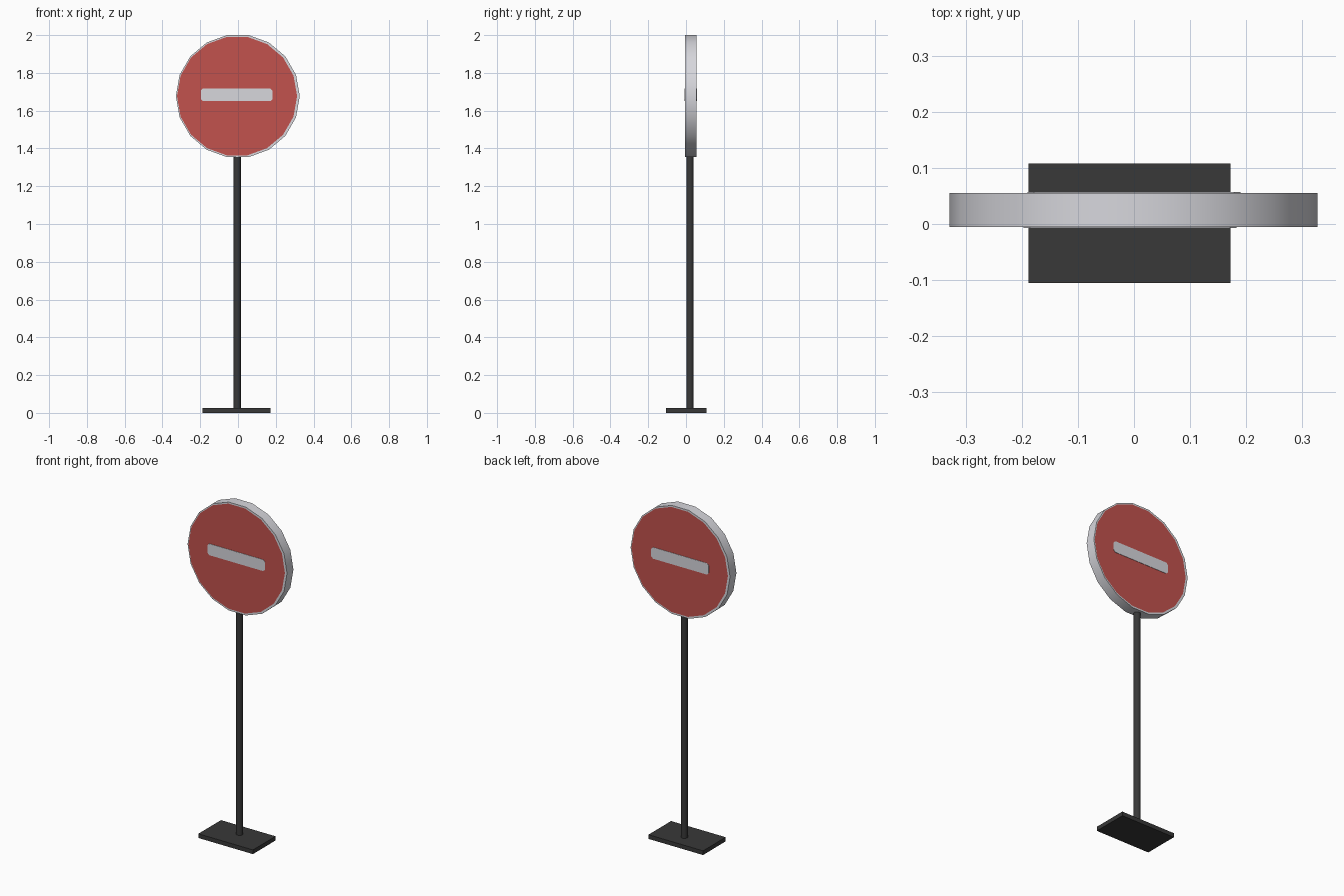
import bpy, bmesh, math
from mathutils import Matrix, Vector

if "Cube" in bpy.data.objects:
    bpy.data.objects.remove(bpy.data.objects["Cube"])


def material(name, rgb):
    m = bpy.data.materials.new(name)
    m.diffuse_color = (*rgb, 1)
    m.use_nodes = True
    m.node_tree.nodes["Principled BSDF"].inputs["Base Color"].default_value = m.diffuse_color
    return m


RED = material("sign red", (0.54, 0.085, 0.075))
GREY = material("light grey", (0.68, 0.68, 0.72))
DARK = material("dark metal", (0.04, 0.04, 0.04))


def add_object(name, bm, *mats):
    bmesh.ops.recalc_face_normals(bm, faces=bm.faces)
    mesh = bpy.data.meshes.new(name)
    bm.to_mesh(mesh)
    bm.free()
    for m in mats:
        mesh.materials.append(m)
    ob = bpy.data.objects.new(name, mesh)
    bpy.context.collection.objects.link(ob)
    return ob


def smooth(ob):
    bpy.ops.object.select_all(action='DESELECT')
    ob.select_set(True)
    bpy.context.view_layer.objects.active = ob
    bpy.ops.object.shade_smooth_by_angle(angle=math.radians(35))


# Base plate
bm = bmesh.new()
bmesh.ops.create_cube(bm, size=1, matrix=Matrix.Translation((-0.008, 0.0015, 0.0125))
                      @ Matrix.Diagonal((0.36, 0.213, 0.025, 1)))
add_object("base_plate", bm, DARK)

# Pole, running up into the disc
bm = bmesh.new()
bmesh.ops.create_cone(bm, cap_ends=True, segments=18, radius1=0.019, radius2=0.019,
                      depth=1.38, matrix=Matrix.Translation((-0.004, 0.021, 0.692)))
smooth(add_object("pole", bm, DARK))

# Sign disc: both caps inset, the inner faces red and shifted slightly sideways
CENTRE = Vector((-0.001, 0.025, 1.677))
bm = bmesh.new()
bmesh.ops.create_cone(bm, cap_ends=True, segments=18, radius1=0.328, radius2=0.328, depth=0.06,
                      matrix=Matrix.Translation(CENTRE) @ Matrix.Rotation(math.pi / 2, 4, 'X')
                      @ Matrix.Rotation(math.pi / 2, 4, 'Z'))
caps = [f for f in bm.faces if len(f.verts) == 18]
bmesh.ops.inset_individual(bm, faces=caps, thickness=0.010)
for f in caps:
    f.material_index = 1
    side = -1 if f.calc_center_median().y < CENTRE.y else 1
    for v in f.verts:
        v.co.x += side * 0.004
smooth(add_object("sign_disc", bm, GREY, RED))

# Horizontal bars with clipped corners, one thin plate on each face
HW, HH, C = 0.19, 0.034, 0.012
OUTLINE = [(HW, HH - C), (HW - C, HH), (C - HW, HH), (-HW, HH - C),
           (-HW, C - HH), (C - HW, -HH), (HW - C, -HH), (HW, C - HH)]
for name, x, y, out in (("front_bar", -0.007, -0.005, -0.002), ("back_bar", 0.0, 0.055, 0.002)):
    bm = bmesh.new()
    face = bm.faces.new([bm.verts.new((x + px, y, 1.684 + pz)) for px, pz in OUTLINE])
    new = bmesh.ops.extrude_face_region(bm, geom=[face])["geom"]
    bmesh.ops.translate(bm, vec=(0, out, 0), verts=[v for v in new if isinstance(v, bmesh.types.BMVert)])
    add_object(name, bm, GREY)
